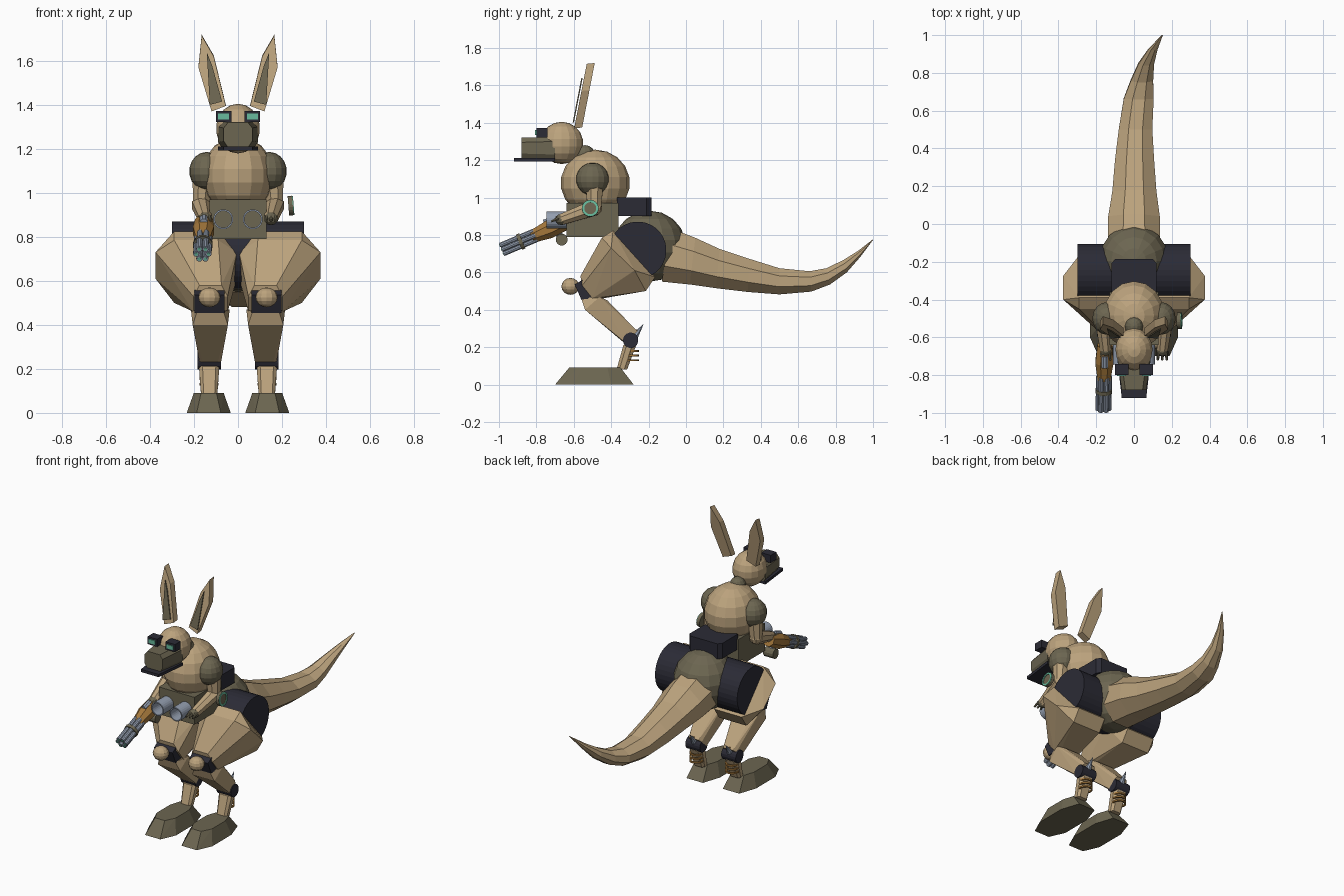
import bpy, bmesh, math
from mathutils import Vector, Matrix

if "Cube" in bpy.data.objects:
    bpy.data.objects.remove(bpy.data.objects["Cube"])


def material(name, rgb):
    m = bpy.data.materials.new(name)
    m.diffuse_color = (*rgb, 1)
    m.use_nodes = True
    m.node_tree.nodes["Principled BSDF"].inputs["Base Color"].default_value = m.diffuse_color
    return m


TAN = material("tan", (.50, .365, .205))
OLIVE = material("olive", (.150, .132, .082))
NAVY = material("dark navy", (.024, .024, .036))
STEEL = material("steel", (.30, .35, .44))
BRASS = material("brass", (.38, .19, .045))
TEAL = material("teal glass", (.14, .50, .34))


def finish(name, bm, mat):
    bmesh.ops.recalc_face_normals(bm, faces=bm.faces)
    me = bpy.data.meshes.new(name)
    bm.to_mesh(me)
    bm.free()
    me.materials.append(mat)
    ob = bpy.data.objects.new(name, me)
    bpy.context.collection.objects.link(ob)
    return ob


def hull(name, pts, mat):
    bm = bmesh.new()
    vs = [bm.verts.new(p) for p in pts]
    r = bmesh.ops.convex_hull(bm, input=vs)
    bmesh.ops.delete(bm, geom=[v for v in bm.verts if not v.link_faces], context='VERTS')
    bmesh.ops.dissolve_limit(bm, angle_limit=.02, verts=bm.verts, edges=bm.edges)
    return finish(name, bm, mat)


def box(name, lo, hi, mat):
    return hull(name, [(x, y, z) for x in (lo[0], hi[0]) for y in (lo[1], hi[1])
                       for z in (lo[2], hi[2])], mat)


def sphere(name, c, r, mat, seg=16, rings=9):
    bm = bmesh.new()
    bmesh.ops.create_uvsphere(bm, u_segments=seg, v_segments=rings, radius=1)
    bm.transform(Matrix.Translation(c) @ Matrix.Diagonal((*r, 1)))
    return finish(name, bm, mat)


def rod(name, a, b, r1, r2, mat, n=12):
    a, b = Vector(a), Vector(b)
    d = b - a
    bm = bmesh.new()
    bmesh.ops.create_cone(bm, cap_ends=True, segments=n, radius1=r1, radius2=r2, depth=d.length)
    spin = Matrix.Rotation(math.pi / n, 4, 'Z')
    bm.transform(Matrix.Translation((a + b) / 2) @ d.to_track_quat('Z', 'Y').to_matrix().to_4x4() @ spin)
    return finish(name, bm, mat)


def loft(name, rings, mat, caps=True):
    bm = bmesh.new()
    loops = [[bm.verts.new(p) for p in ring] for ring in rings]
    n = len(loops[0])
    for a, b in zip(loops, loops[1:]):
        for i in range(n):
            bm.faces.new((a[i], a[(i + 1) % n], b[(i + 1) % n], b[i]))
    if caps:
        bm.faces.new(loops[0])
        bm.faces.new(loops[-1])
    return finish(name, bm, mat)


def tube(name, c, axis, r, wall, length, mat, n=20):
    # hollow ring or pipe centred on c
    q = Vector(axis).to_track_quat('Z', 'Y')
    prof = [(r, -.5), (r, .5), (r - wall, .5), (r - wall, -.5), (r, -.5)]
    rings = [[Vector(c) + q @ Vector((rr * math.cos(2 * math.pi * i / n),
              rr * math.sin(2 * math.pi * i / n), h * length)) for i in range(n)] for rr, h in prof]
    return loft(name, rings, mat, False)


# Head, snout and jaw
sphere("head", (0, -.665, 1.292), (.1, .115, .113), TAN)
hull("snout", [(s * x, y, z) for s in (-1, 1) for x, y, z in (
    (.09, -.70, 1.23), (.09, -.70, 1.30), (.07, -.70, 1.325), (.07, -.70, 1.2),
    (.065, -.88, 1.235), (.065, -.88, 1.295), (.045, -.88, 1.32), (.045, -.88, 1.205))], OLIVE)
hull("jaw", [(s * x, y, z) for s in (-1, 1) for x, y in ((.09, -.70), (.065, -.92))
             for z in (1.193, 1.211)], NAVY)
sphere("neck", (0, -.54, 1.225), (.05, .055, .055), OLIVE, 12, 8)

for s in (-1, 1):
    # Eyes
    box("eye_case", (s * .03, -.80, 1.322), (s * .1, -.74, 1.372), NAVY)
    box("eye_lens", (s * .042, -.806, 1.334), (s * .09, -.798, 1.360), TEAL)
    # Ears lean back, with a dark plate in front

    def lean(x, z, off):
        return (s * x, -.598 + (z - 1.37) * .195 + off, z)
    outline = ((.12, 1.37), (.055, 1.395), (.11, 1.62), (.165, 1.715), (.18, 1.57))
    hull("ear", [lean(x, z + o * .1, o) for x, z in outline for o in (0, .042)], TAN)
    hull("inner_ear", [lean(x, z, o) for x, z in ((.128, 1.40), (.072, 1.415), (.118, 1.58),
         (.142, 1.64)) for o in (-.014, -.007)], OLIVE)

# Torso
sphere("chest", (0, -.485, 1.078), (.165, .185, .178), TAN)
box("waist", (-.13, -.64, .79), (.13, -.36, .97), OLIVE)
sphere("pelvis", (0, -.195, .74), (.187, .195, .19), OLIVE)
hull("backpack", [(s * x, y, z) for s in (-1, 1) for x, y in ((.12, -.37), (.12, -.21), (.10, -.185))
                  for z in (.90, 1.0)], NAVY)
rod("hip_drum", (-.30, -.258, .718), (.30, -.258, .718), .153, .153, NAVY, 32)

for s in (-1, 1):
    sphere("shoulder", (s * .142, -.5, 1.098), (.08, .088, .088), OLIVE)
    tube("chest_tube", (s * .067, -.69, .88), (0, 1, 0), .045, .007, .11, STEEL, 24)
    # Thigh
    hull("thigh", [(s * (.19 + k * w), y, z) for k in (-1, 1) for w, y, z in (
        (.185, -.40, .73), (.185, -.275, .61), (.10, -.45, .785), (.10, -.215, .50),
        (.10, -.39, .825), (.10, -.165, .575))] +
        [(s * (.125 + k * w), y, z) for k in (-1, 1) for w, y, z in (
            (.05, -.565, .58), (.078, -.555, .53), (.078, -.50, .46), (.05, -.48, .455))], TAN)
    # Knee
    hull("knee_block", [(s * x, y, z) for x in (.062, .197) for y, z in (
        (-.545, .565), (-.595, .535), (-.56, .455), (-.50, .46))], NAVY)
    sphere("knee_cap", (s * .13, -.618, .525), (.05, .048, .045), TAN, 12, 8)
    # Shin, ankle and lower leg
    hull("shin", [(s * (.126 + k * w), y, z) for k in (-1, 1) for w, y, z in (
        (.06, -.56, .46), (.08, -.54, .40), (.088, -.46, .47), (.06, -.42, .45),
        (.035, -.345, .235), (.048, -.325, .225), (.048, -.275, .27), (.035, -.26, .285))], TAN)
    rod("ankle", (s * .078, -.296, .237), (s * .184, -.296, .237), .041, .041, NAVY, 16)
    rod("heel_spike", (s * .13, -.28, .25), (s * .13, -.228, .322), .023, .001, STEEL, 8)
    hull("lower_leg", [(s * (.131 + k * w), y, z) for k in (-1, 1) for w, y, z in (
        (.047, -.315, .22), (.03, -.335, .21), (.047, -.285, .22), (.03, -.268, .205),
        (.037, -.355, .085), (.025, -.37, .085), (.037, -.33, .08), (.025, -.315, .08))], TAN)
    for z in (.13, .155, .18):
        tube("brass_coil", (s * .131, -.295, z), (0, 0, 1), .043, .01, .01, BRASS, 16)
    rod("ankle_pin", (s * .131, -.32, .288), (s * .131, -.25, .288), .008, .008, BRASS, 8)
    # Foot
    hull("foot", [(s * (.133 + k * x), y, z) for k in (-1, 1) for x, y, z in (
        (.055, -.70, 0), (.1, -.60, 0), (.1, -.40, 0), (.06, -.28, 0),
        (.035, -.625, .09), (.068, -.56, .09), (.068, -.42, .09), (.045, -.35, .09))], OLIVE)
    # Arm
    elbow, hand = (s * .168, -.49, .945), (s * .15, -.665, .883)
    rod("upper_arm", (s * .16, -.49, 1.06), elbow, .05, .04, TAN, 8)
    sphere("elbow", elbow, (.04, .042, .042), TAN, 10, 6)
    rod("forearm", elbow, hand, .045, .032, TAN, 8)
    sphere("hand", hand, (.032, .036, .03), OLIVE, 10, 6)
    for k in (-1, 0, 1):
        rod("finger", (s * .15 + k * .02, -.68, .89), (s * .15 + k * .024, -.72, .872),
            .01, .006, OLIVE, 6)

# Tail: y and z of the upper and lower edge, middle x, half width
tail = [(-.08, .835, -.13, .55, 0, .14), (.05, .785, .02, .535, 0, .138), (.18, .725, .16, .515, .002, .118),
        (.34, .672, .33, .495, .003, .105), (.5, .622, .5, .482, .008, .09), (.66, .606, .67, .497, .025, .08),
        (.75, .622, .77, .535, .042, .06), (.84, .665, .86, .60, .065, .042), (.92, .715, .93, .68, .10, .025),
        (1.0, .777, 1.0, .773, .15, .003)]
rings = []
for yt, zt, yb, zb, xm, w in tail:
    ring = []
    for i in range(8):
        a = math.pi / 4 * (i + .5)
        t = .5 + .54 * math.sin(a)
        ring.append((xm + 1.07 * w * math.cos(a), yb + (yt - yb) * t, zb + (zt - zb) * t))
    rings.append(ring)
loft("tail", rings, TAN)

# Wrist dial beside the +x arm
axis = Vector((1, 0, .08)).normalized()
dial = Vector((.24, -.512, .942))
rod("dial_body", dial - axis * .011, dial + axis * .009, .045, .045, OLIVE, 20)
tube("dial_rim", dial + axis * .009, axis, .044, .012, .008, TEAL, 20)

# Rotary gun in the -x hand
back, front = Vector((-.155, -.64, .868)), Vector((-.162, -.985, .722))
d = (front - back).normalized()
side = Vector((1, 0, 0))
up = side.cross(d).normalized() * -1
rod("gun_receiver", back, back + d * .10, .042, .052, BRASS, 8)
rod("gun_body", back + d * .10, back + d * .20, .052, .036, BRASS, 8)
rod("gun_band", back + d * .255, back + d * .275, .045, .045, OLIVE, 12)
for i in range(6):
    a = math.pi / 3 * i
    o = side * math.cos(a) * .028 + up * math.sin(a) * .028
    rod("gun_barrel", back + d * .18 + o, front + o, .014, .014, STEEL, 10)
    rod("barrel_tip", front + o, front + o + d * .003, .008, .008, TEAL, 8)
rod("gun_drum", (-.19, -.665, .775), (-.12, -.665, .775), .032, .032, OLIVE, 12)
rod("drum_feed", (-.155, -.665, .78), (-.155, -.70, .84), .02, .02, STEEL, 8)
rod("gun_handle", (-.155, -.665, .883), (-.155, -.70, .85), .02, .02, NAVY, 8)
rod("gun_sight", (-.155, -.70, .885), (-.155, -.76, .865), .018, .018, STEEL, 8)
